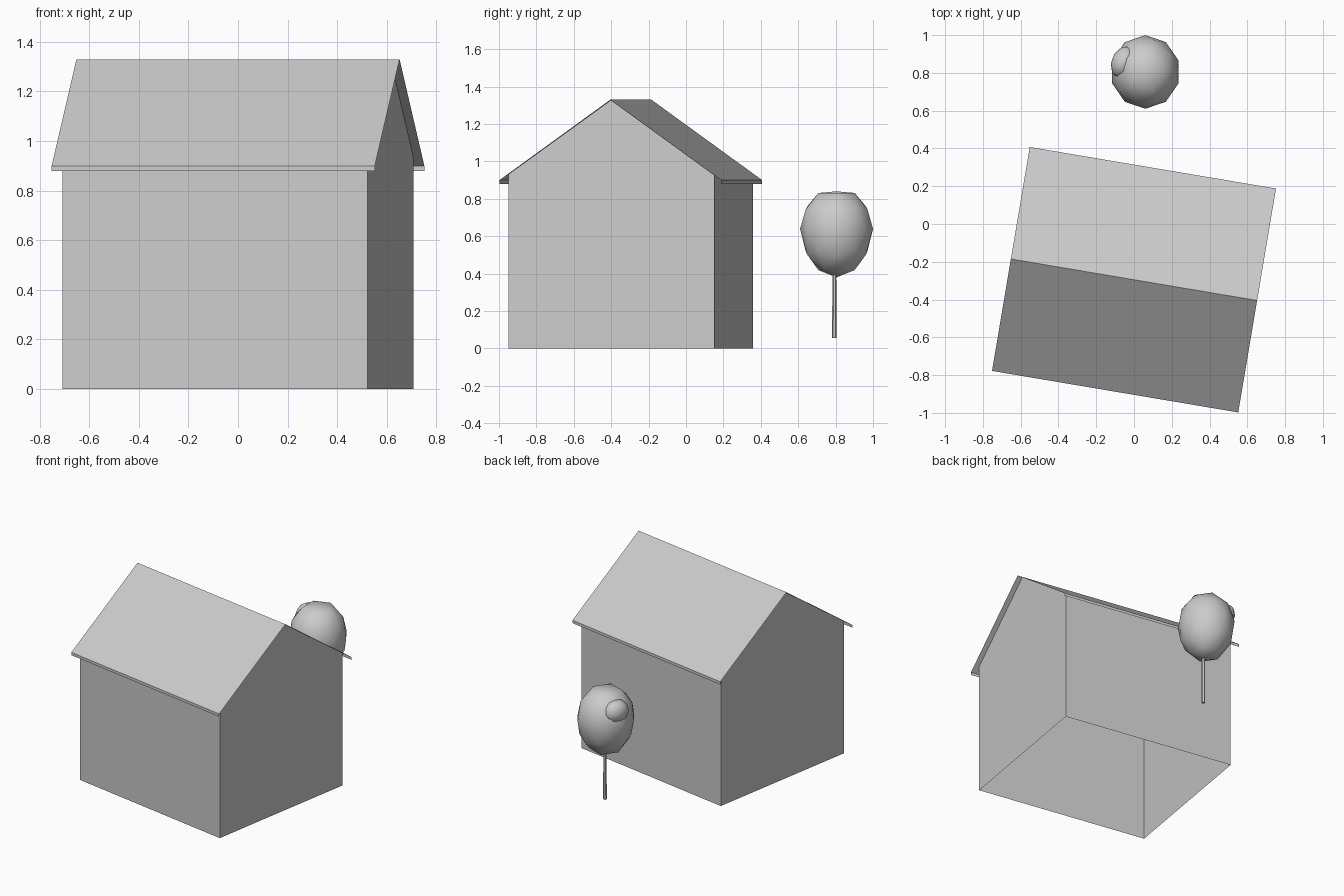
import bpy, bmesh, math
from mathutils import Matrix, Vector

if "Cube" in bpy.data.objects:
    bpy.data.objects.remove(bpy.data.objects["Cube"])

HOUSE = Matrix.Translation((0, -0.295, 0)) @ Matrix.Rotation(math.radians(-9.57), 4, 'Z')


def finish(name, bm, smooth=False):
    bmesh.ops.recalc_face_normals(bm, faces=bm.faces)
    for f in bm.faces:
        f.smooth = smooth
    mesh = bpy.data.meshes.new(name)
    bm.to_mesh(mesh)
    bm.free()
    obj = bpy.data.objects.new(name, mesh)
    bpy.context.collection.objects.link(obj)
    return obj


def extrude_profile(name, profile, half_len, capped):
    """Sweep an open (y, z) profile along local x as a thin sheet."""
    bm = bmesh.new()
    ends = [[bm.verts.new((x, y, z)) for y, z in profile] for x in (-half_len, half_len)]
    for i in range(len(profile) - 1):
        # a capped body leaves its sloped top open for the roof
        if capped and 0 < i < len(profile) - 2:
            continue
        bm.faces.new((ends[0][i], ends[1][i], ends[1][i + 1], ends[0][i + 1]))
    if capped:
        for end in ends:
            bm.faces.new(end)
    obj = finish(name, bm)
    obj.matrix_world = HOUSE
    return obj


# House dimensions
wall_x, wall_y = 0.624, 0.558
roof_x, roof_y = 0.661, 0.601
ridge, eave = 1.33, 0.90
wall_top = ridge - (ridge - eave) * wall_y / roof_y

# Walls with gables, open underneath
extrude_profile("house_walls", [(-wall_y, 0), (-wall_y, wall_top), (0, ridge - 0.001),
                                (wall_y, wall_top), (wall_y, 0)], wall_x, True)

# Thin roof with short fascia strips
extrude_profile("roof", [(-roof_y, eave - 0.02), (-roof_y, eave), (0, ridge),
                         (roof_y, eave), (roof_y, eave - 0.02)], roof_x, False)

# Tree crown: flattened top, tapered bottom
bm = bmesh.new()
bmesh.ops.create_icosphere(bm, subdivisions=2, radius=1)
for v in bm.verts:
    n = v.co.copy()
    z = 0.64 + n.z * (0.225 if n.z > 0 else 0.26)
    v.co = Vector((0.06 + n.x * 0.185, 0.805 + n.y * 0.195, min(z, 0.84)))
finish("tree_crown", bm, True)

# Small leaf clump on the upper left of the crown
bm = bmesh.new()
bmesh.ops.create_icosphere(bm, subdivisions=2, radius=1)
bm.transform(Matrix.Translation((-0.055, 0.855, 0.73)) @ Matrix.Rotation(math.radians(-20), 4, 'Z')
             @ Matrix.Diagonal((0.065, 0.09, 0.08, 1)))
finish("leaf_clump", bm, True)

# Trunk
bm = bmesh.new()
bmesh.ops.create_cone(bm, cap_ends=True, segments=6, radius1=0.012, radius2=0.01, depth=0.37,
                      matrix=Matrix.Translation((0.075, 0.793, 0.24)))
finish("tree_trunk", bm)
